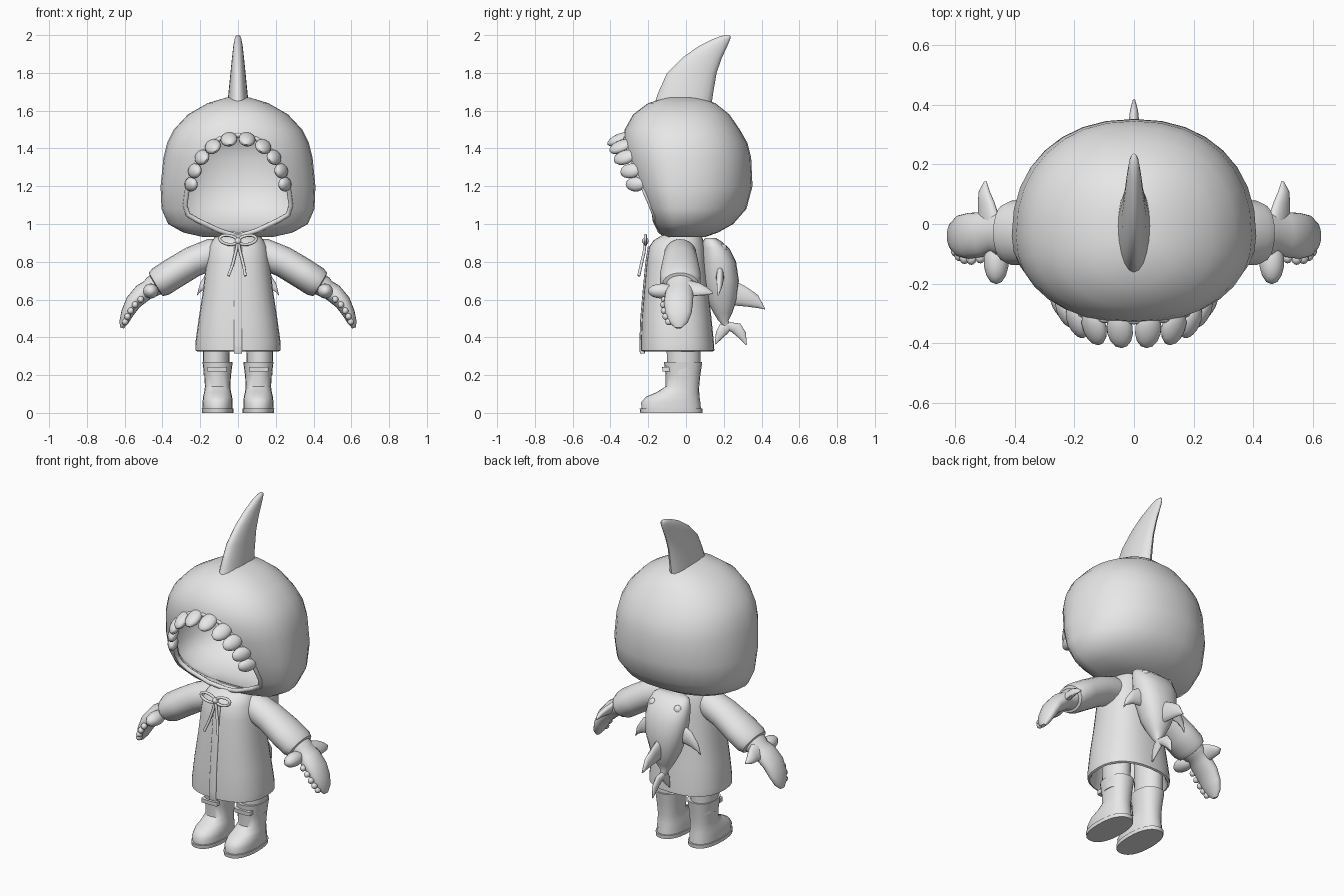
import bpy, bmesh, math
from mathutils import Vector, Matrix

grey = bpy.data.materials.new("plain grey")
grey.diffuse_color = (0.8, 0.8, 0.8, 1)
X, Y, Z = Vector((1, 0, 0)), Vector((0, 1, 0)), Vector((0, 0, 1))


def finish(name, bm, mirror=False):
    bmesh.ops.recalc_face_normals(bm, faces=bm.faces)
    me = bpy.data.meshes.new(name)
    bm.to_mesh(me)
    bm.free()
    me.materials.append(grey)
    ob = bpy.data.objects.new(name, me)
    bpy.context.collection.objects.link(ob)
    if mirror:
        ob.modifiers.new("mirror", 'MIRROR')
    return ob


def power(c, n):
    return math.copysign(abs(c) ** (2 / n), c)


def loft(name, rings, u=X, v=Y, n=2.0, seg=20, mirror=False):
    """Skin over rings (centre, size along u, size along v); v=None follows the path."""
    bm = bmesh.new()
    loops = []
    pts = [Vector(r[0]) for r in rings]
    for i, (c, a, b) in enumerate(rings):
        w = v
        if v is None:
            t = pts[min(i + 1, len(pts) - 1)] - pts[max(i - 1, 0)]
            w = t.cross(u).normalized()
        lo, hi = b if isinstance(b, tuple) else (b, b)
        loop = []
        for k in range(seg):
            an = 2 * math.pi * k / seg
            s = power(math.sin(an), n)
            loop.append(bm.verts.new(pts[i] + u * a * power(math.cos(an), n)
                                     + w * s * (hi if s > 0 else lo)))
        loops.append(loop)
    for p, q in zip(loops, loops[1:]):
        for k in range(seg):
            j = (k + 1) % seg
            bm.faces.new((p[k], p[j], q[j], q[k]))
    bm.faces.new(loops[0])
    bm.faces.new(loops[-1])
    return finish(name, bm, mirror)


def stack(name, rows, cx=0, **kw):
    """Horizontal sections given as (z, half width, front y, back y)."""
    return loft(name, [((cx, (f + k) / 2, z), w, (k - f) / 2) for z, w, f, k in rows], **kw)


def blob(name, c, a, b, d, mirror=False):
    bm = bmesh.new()
    m = Matrix((a, b, d)).transposed().to_4x4()
    m.translation = Vector(c)
    bmesh.ops.create_uvsphere(bm, u_segments=14, v_segments=8, radius=1, matrix=m)
    return finish(name, bm, mirror)


def cord(name, pts, r, cyclic=False):
    cu = bpy.data.curves.new(name, 'CURVE')
    cu.dimensions = '3D'
    cu.bevel_depth, cu.bevel_resolution, cu.use_fill_caps = r, 2, True
    sp = cu.splines.new('POLY')
    sp.points.add(len(pts) - 1)
    for p, co in zip(sp.points, pts):
        p.co = (*co, 1)
    sp.use_cyclic_u = cyclic
    sp.use_smooth = True
    cu.materials.append(grey)
    ob = bpy.data.objects.new(name, cu)
    bpy.context.collection.objects.link(ob)


# Hood: rounded shell, hollowed and cut open at the face
HOOD = [(0.93, 0.18, -0.10, 0.10), (0.955, 0.29, -0.14, 0.17), (1.0, 0.37, -0.18, 0.25),
        (1.08, 0.405, -0.23, 0.32), (1.2, 0.41, -0.285, 0.352), (1.35, 0.395, -0.33, 0.345),
        (1.43, 0.375, -0.335, 0.325), (1.5, 0.34, -0.325, 0.285), (1.58, 0.265, -0.28, 0.23),
        (1.64, 0.16, -0.2, 0.155), (1.67, 0.06, -0.1, 0.06)]
Y0, NH = -0.04, 2.2


def hood_loft(name, t, k):
    return loft(name, [((0, Y0, 1.3 + (z - 1.3) * k), w - t, (Y0 - f - t, b - Y0 - t))
                       for z, w, f, b in HOOD], n=NH, seg=32)


def hood_front(x, z):
    for p, q in zip(HOOD, HOOD[1:]):
        if p[0] <= z <= q[0]:
            t = (z - p[0]) / (q[0] - p[0])
            w, f = (p[i] + (q[i] - p[i]) * t for i in (1, 2))
            return Y0 - (Y0 - f) * max(0, 1 - (abs(x) / w) ** NH) ** (1 / NH)
    return Y0


hood = hood_loft("hood", 0, 1)
cavity = hood_loft("hood_cavity", 0.025, 0.93)
half = [(0, 1.47), (0.1, 1.45), (0.185, 1.38), (0.24, 1.28), (0.27, 1.17), (0.28, 1.1),
        (0.265, 1.05), (0.215, 1.02), (0.1, 0.965), (0.02, 0.94)]
outline = half + [(-x, z) for x, z in reversed(half[1:])]
bm = bmesh.new()
face = bm.faces.new([bm.verts.new((x, -0.6, z)) for x, z in outline])
ext = bmesh.ops.extrude_face_region(bm, geom=[face])
bmesh.ops.translate(bm, vec=(0, 0.52, 0),
                    verts=[g for g in ext["geom"] if isinstance(g, bmesh.types.BMVert)])
opening = finish("hood_opening", bm)
bpy.context.view_layer.objects.active = hood
for cutter in (cavity, opening):
    mod = hood.modifiers.new("cut", 'BOOLEAN')
    mod.operation, mod.solver, mod.object = 'DIFFERENCE', 'EXACT', cutter
    bpy.ops.object.modifier_apply(modifier=mod.name)
    bpy.data.objects.remove(cutter)
cord("hood_rim", [(x, hood_front(x, z) + 0.006, z) for x, z in outline], 0.013, True)

# Teeth around the top of the hood opening
for x, z, size in [(0.05, 1.46, 1), (0.14, 1.42, 1), (0.2, 1.36, 0.95),
                   (0.24, 1.285, 0.9), (0.26, 1.21, 0.85)]:
    inward = Vector((-x, 0, 1.2 - z + 0.01)).normalized()
    fwd = (inward * 0.45 - Y).normalized()
    side = Y.cross(inward).normalized()
    c = Vector((x, hood_front(x, z) - 0.025, z)) + inward * 0.012
    blob("hood_tooth", c, side * 0.045 * size, fwd * 0.068 * size,
         side.cross(fwd) * 0.028, mirror=True)

# Fin on top of the hood
stack("hood_fin", [(1.6, 0.06, -0.18, 0.13), (1.7, 0.05, -0.145, 0.145), (1.8, 0.04, -0.1, 0.162),
                   (1.88, 0.032, -0.02, 0.19), (1.94, 0.025, 0.065, 0.218),
                   (1.98, 0.018, 0.145, 0.235), (1.995, 0.012, 0.185, 0.236),
                   (2.0, 0.005, 0.21, 0.23)])

# Coat with a hollow hem, and its front placket
COAT = [(0.33, 0.225, -0.24, 0.15), (0.37, 0.226, -0.24, 0.148), (0.5, 0.208, -0.235, 0.135),
        (0.65, 0.185, -0.222, 0.118), (0.8, 0.168, -0.208, 0.105), (0.88, 0.155, -0.195, 0.098),
        (0.915, 0.135, -0.17, 0.09), (0.95, 0.11, -0.11, 0.08)]
stack("coat", [(0.55, 0.165, -0.2, 0.1), (0.34, 0.205, -0.22, 0.13), (0.325, 0.215, -0.23, 0.14)]
      + COAT, n=2.4, seg=28)
stack("coat_placket", [(z, 0.022, f - 0.007, f + 0.02) for z, w, f, b in
                       [(0.315, 0, -0.236, 0)] + COAT[:6]], n=6, seg=16)

# Sleeves and shark mittens
loft("sleeve", [((0.06, -0.03, 0.85), 0.07, 0.07), ((0.14, -0.03, 0.84), 0.085, 0.083),
                ((0.24, -0.03, 0.8), 0.095, 0.082), ((0.34, -0.03, 0.74), 0.108, 0.083),
                ((0.41, -0.03, 0.695), 0.108, 0.082), ((0.435, -0.03, 0.68), 0.095, 0.072),
                ((0.44, -0.03, 0.677), 0.07, 0.05)], u=Y, v=None, mirror=True)
HAND = [((0.4, -0.03, 0.7), 0.075, 0.062), ((0.455, -0.03, 0.668), 0.075, 0.056),
        ((0.47, -0.03, 0.658), 0.066, 0.048), ((0.505, -0.035, 0.635), 0.075, 0.05),
        ((0.555, -0.04, 0.585), 0.077, 0.043), ((0.585, -0.04, 0.53), 0.07, 0.034),
        ((0.605, -0.04, 0.48), 0.05, 0.024), ((0.615, -0.04, 0.45), 0.018, 0.01)]
loft("mitten", HAND, u=Y, v=None, mirror=True)
blob("mitten_thumb", (0.462, -0.125, 0.645), X * 0.042, Y * 0.077, Z * 0.04, mirror=True)
loft("mitten_fin", [((0.485, 0.01, 0.66), 0.055, 0.024), ((0.495, 0.07, 0.655), 0.04, 0.02),
                    ((0.502, 0.11, 0.645), 0.025, 0.014), ((0.498, 0.143, 0.635), 0.004, 0.004)],
     u=Vector((0.6, 0, -0.8)), v=Vector((0.8, 0, 0.6)), seg=14, mirror=True)
for x, y, z in [(0.515, -0.112, 0.6), (0.545, -0.117, 0.572), (0.568, -0.114, 0.54),
                (0.585, -0.105, 0.51), (0.597, -0.09, 0.482)]:
    blob("mitten_tooth", (x, y, z), X * 0.017, Y * 0.02, Z * 0.018, mirror=True)

# Legs and rain boots
stack("leg", [(0.2, 0.068, -0.1, 0.075), (0.5, 0.075, -0.105, 0.08)], cx=0.115, mirror=True)
stack("boot", [(0.015, 0.079, -0.235, 0.08), (0.055, 0.08, -0.238, 0.076),
               (0.085, 0.077, -0.212, 0.072), (0.11, 0.071, -0.155, 0.07),
               (0.14, 0.067, -0.108, 0.07), (0.2, 0.071, -0.108, 0.076),
               (0.27, 0.08, -0.117, 0.086), (0.27, 0.07, -0.105, 0.075)],
      cx=0.108, n=2.3, mirror=True)
stack("boot_sole", [(0, 0.083, -0.242, 0.086), (0.022, 0.084, -0.245, 0.088)],
      cx=0.108, n=2.3, seg=28, mirror=True)
stack("boot_strap", [(0.218, 0.052, -0.124, -0.08), (0.242, 0.052, -0.126, -0.08)],
      cx=0.11, n=8, mirror=True)

# Shark backpack with fins, forked tail and eyes
stack("backpack", [(0.455, 0.014, 0.2, 0.235), (0.49, 0.025, 0.17, 0.225),
                   (0.53, 0.05, 0.145, 0.245), (0.6, 0.085, 0.11, 0.268),
                   (0.7, 0.118, 0.09, 0.28), (0.8, 0.132, 0.085, 0.265),
                   (0.87, 0.128, 0.085, 0.23), (0.91, 0.115, 0.09, 0.185),
                   (0.925, 0.09, 0.1, 0.16)], n=2.3)
loft("backpack_dorsal_fin", [((0, 0.24, 0.64), 0.07, 0.024), ((0, 0.32, 0.615), 0.052, 0.02),
                             ((0, 0.38, 0.59), 0.035, 0.014), ((0, 0.417, 0.552), 0.004, 0.004)],
     u=Z, v=X, seg=14)
loft("backpack_side_fin", [((0.09, 0.18, 0.73), 0.06, 0.022), ((0.16, 0.18, 0.705), 0.045, 0.018),
                           ((0.2, 0.175, 0.665), 0.025, 0.012), ((0.216, 0.17, 0.625), 0.004, 0.004)],
     u=Z, v=Y, seg=14, mirror=True)
for name, path, sy in [("tail_back_lobe", [(0.215, 0.465), (0.265, 0.45), (0.3, 0.41), (0.32, 0.36)], 1),
                       ("tail_front_lobe", [(0.23, 0.465), (0.2, 0.445), (0.175, 0.41), (0.155, 0.365)], -1)]:
    loft(name, [((0, y, z), a, b) for (y, z), a, b in
                zip(path, (0.022, 0.032, 0.024, 0.003), (0.018, 0.016, 0.012, 0.003))],
         u=Vector((0, 0.7 * sy, 0.7)), v=X, seg=14)
out = Vector((0.45, 0.75, 0.5)).normalized()
across = out.cross(Z).normalized()
blob("backpack_eye", (0.085, 0.2, 0.875), across * 0.022, out.cross(across) * 0.022,
     out * 0.014, mirror=True)

# Drawstring bow under the chin
for s in (-1, 1):
    cord("bow_loop", [(s * (0.05 - 0.047 * math.cos(a)), -0.215,
                       0.91 + 0.012 * (1 - math.cos(a)) / 2 + 0.024 * math.sin(a))
                      for a in (2 * math.pi * k / 16 for k in range(16))], 0.008, True)
    cord("bow_tail", [(0, -0.215, 0.91), (s * 0.012, -0.222, 0.85), (s * 0.03, -0.238, 0.78),
                      (s * 0.045 - 0.006, -0.25, 0.725)], 0.008)
blob("bow_knot", (0, -0.215, 0.91), X * 0.018, Y * 0.018, Z * 0.018)

# Smooth shading with sharp creases kept
for ob in bpy.context.scene.objects:
    if ob.type == 'MESH':
        ob.select_set(True)
bpy.context.view_layer.objects.active = hood
bpy.ops.object.shade_smooth_by_angle(angle=math.radians(45))
